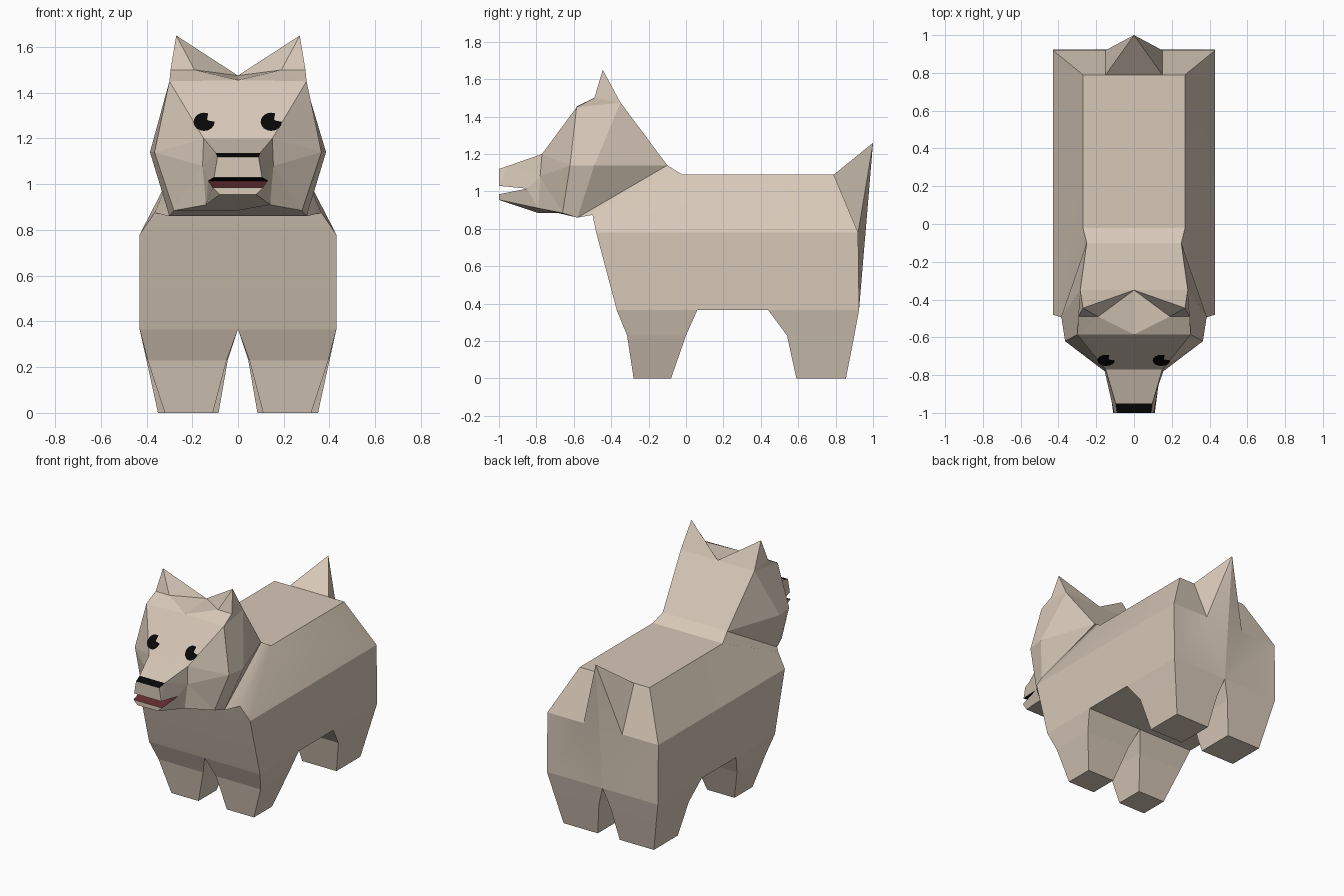
import bpy, bmesh, math
from mathutils import Vector

if "Cube" in bpy.data.objects:
    bpy.data.objects.remove(bpy.data.objects["Cube"])


def material(name, rgb):
    m = bpy.data.materials.new(name)
    m.diffuse_color = (*rgb, 1)
    m.use_nodes = True
    m.node_tree.nodes["Principled BSDF"].inputs["Base Color"].default_value = m.diffuse_color
    return m


FUR = material("beige fur", (0.68, 0.58, 0.48))
BLACK = material("black", (0.002, 0.002, 0.002))
RED = material("dark red mouth", (0.13, 0.028, 0.03))


def finish(name, bm, mats):
    bmesh.ops.recalc_face_normals(bm, faces=bm.faces)
    me = bpy.data.meshes.new(name)
    bm.to_mesh(me)
    bm.free()
    for m in mats:
        me.materials.append(m)
    ob = bpy.data.objects.new(name, me)
    bpy.context.collection.objects.link(ob)
    return ob


def symmetric(name, pts, sides, spans, colours=None):
    """sides: faces on +x, copied to -x; spans: half outlines closed across x = 0."""
    bm = bmesh.new()
    right = {k: bm.verts.new(p) for k, p in pts.items()}
    left = {k: right[k] if p[0] == 0 else bm.verts.new((-p[0], p[1], p[2]))
            for k, p in pts.items()}
    for f in sides.split():
        bm.faces.new([right[k] for k in f])
        bm.faces.new([left[k] for k in reversed(f)])
    for f in spans.split():
        loop = [right[k] for k in f] + [left[k] for k in reversed(f) if pts[k][0] != 0]
        bm.faces.new(loop).material_index = (colours or {}).get(f, 0)
    return finish(name, bm, [FUR, BLACK, RED])


# Body with neck and pointed tail
body = symmetric("body", {
    "A": (.27, -.02, 1.09), "B": (.27, .79, 1.09), "T": (.15, .79, 1.09),
    "V": (.15, .92, .78), "Z": (0, 1.0, 1.26), "C": (.43, -.48, .78),
    "D": (.43, .92, .78), "E": (.43, -.37, .365), "F": (.43, .925, .365),
    "G": (0, .925, .365), "H": (.25, -.10, 1.14), "J": (.30, -.58, .86),
    "N": (.365, -.50, .875)},
    "HJNA ANC ABDC CDFE BTVD TVZ VDFG VGZ",
    "ABT TZ HA JN NC CE EFG HJ")
for p in body.data.polygons:
    p.use_smooth = True
body.data.set_sharp_from_angle(angle=math.radians(20))

# Head with ears, muzzle, nose strip (NO) and open mouth (LX roof, XI floor)
symmetric("head", {
    "H": (.25, -.10, 1.14), "B": (.285, -.35, 1.475), "C": (0, -.35, 1.475),
    "D": (0, -.585, 1.455), "E": (.19, -.49, 1.50), "G": (.295, -.49, 1.50),
    "T": (.27, -.445, 1.65), "F": (.30, -.585, 1.45), "K": (.365, -.62, 1.14),
    "W": (.385, -.49, 1.14), "J": (.30, -.58, .86), "M": (.28, -.66, .885),
    "Q": (.14, -.79, .91), "U": (0, -.79, .885), "P": (.15, -.77, 1.20),
    "R": (.155, -.78, 1.08), "X": (.13, -.85, 1.015), "N": (.097, -.95, 1.137),
    "O": (.09, -1.0, 1.12), "L": (.105, -1.0, 1.03), "I": (.11, -1.0, .985),
    "S": (.08, -1.0, .955)},
    "BTG TEG TCE BCT CED DEF EGF BGF BFKW BWH WJH WKMJ FPK PRK KRM RQM "
    "PNR NOL NLXR RXQ XISQ",
    "HBC DFP PN NO OL LX XI IS SQU UQMJ HJ",
    {"NO": 1, "LX": 1, "XI": 2})


# Legs: stacked rectangles (x0, x1, y0, y1, z), open where they meet the belly
def leg(name, rings, side):
    bm = bmesh.new()
    loops = [[bm.verts.new((side * x, y, z))
              for x, y in ((a, c), (b, c), (b, d), (a, d))] for a, b, c, d, z in rings]
    for lo, hi in zip(loops, loops[1:]):
        for i in range(4):
            j = (i + 1) % 4
            bm.faces.new((lo[i], lo[j], hi[j], hi[i]))
    bm.faces.new(loops[0])
    finish(name, bm, [FUR])


for side, tag in ((1, "left"), (-1, "right")):
    leg("front_leg_" + tag, [(.11, .32, -.28, -.08, 0), (.05, .395, -.315, 0, .23),
                             (0, .43, -.37, .06, .365)], side)
    leg("rear_leg_" + tag, [(.085, .35, .59, .855, 0), (.045, .40, .54, .90, .23),
                            (0, .43, .44, .925, .365)], side)

# Eyes: flat discs on the forehead slope, notched for the highlight
up = Vector((0, .595, .804))
out = Vector((0, -.804, .595))
for x, tag in ((-.148, "right"), (.145, "left")):
    bm = bmesh.new()
    c = Vector((x, -.718, 1.27)) + out * .005
    ring = []
    for i in range(16):
        a = 2 * math.pi * i / 16
        r = .018 if i in (1, 2) else .046
        ring.append(bm.verts.new(c + Vector((r * math.cos(a), 0, 0)) + up * (r * 1.08 * math.sin(a))))
    mid = bm.verts.new(c)
    for i in range(16):
        bm.faces.new((mid, ring[i], ring[(i + 1) % 16]))
    finish("eye_" + tag, bm, [BLACK])
